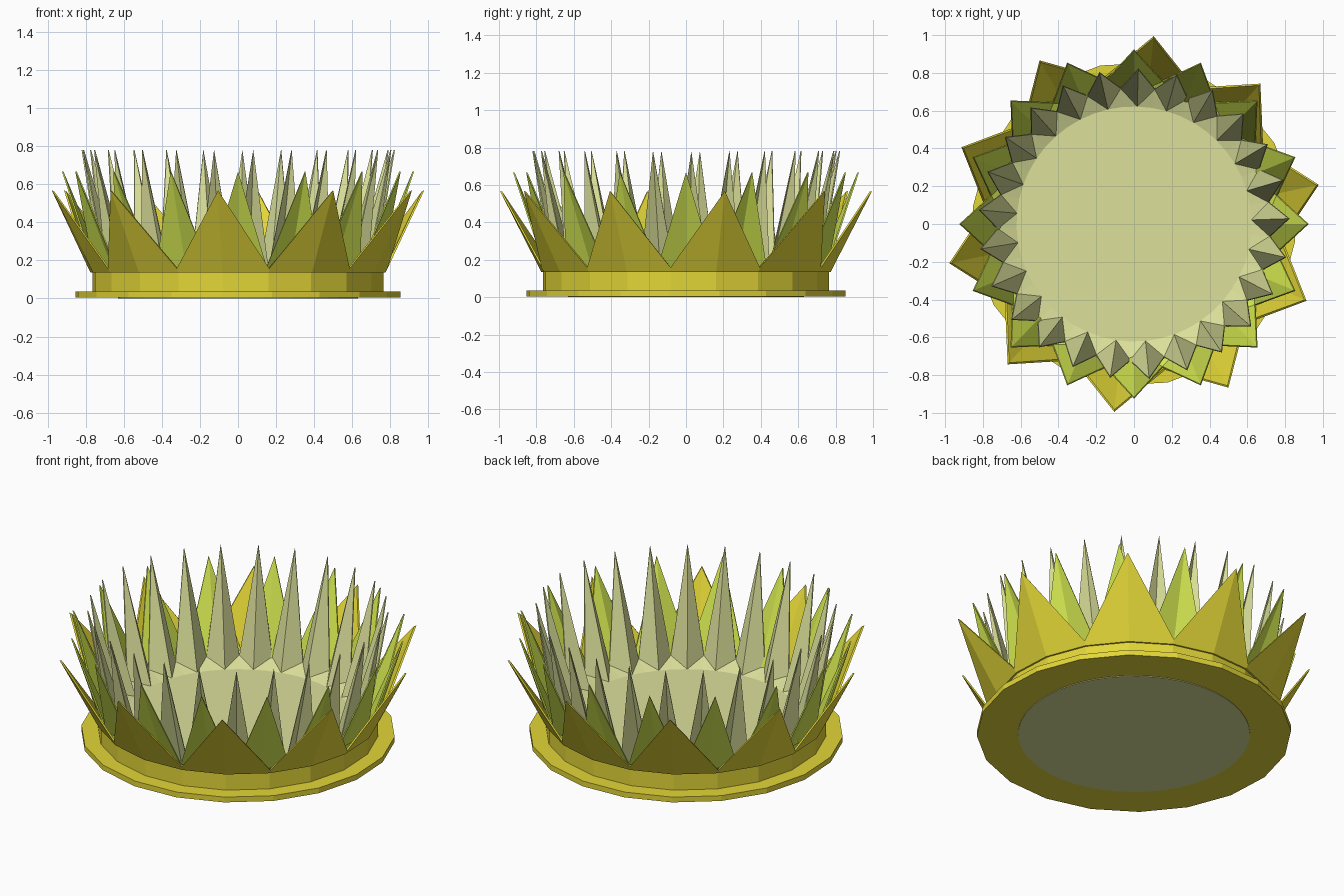
import bpy, bmesh, math

if "Cube" in bpy.data.objects:
    bpy.data.objects.remove(bpy.data.objects["Cube"])


def material(name, rgb):
    m = bpy.data.materials.new(name)
    m.diffuse_color = (*[(c / 255) ** 2.2 for c in rgb], 1)
    m.use_nodes = True
    m.node_tree.nodes["Principled BSDF"].inputs["Base Color"].default_value = m.diffuse_color
    return m


def crown(name, mat, count, first_deg, rings, ridge_in, cap_first=False, cap_last=False):
    """Folded ring of petals. Each ring is (r, z) or (tip r, tip z, valley r, valley z)."""
    bm = bmesh.new()
    n = count * 2
    loops = []
    for ring in rings:
        tip, valley = ring[:2], ring[-2:]
        loop = []
        for i in range(n):
            a = math.radians(first_deg) + 2 * math.pi * i / n
            r, z = valley if i % 2 else tip
            loop.append(bm.verts.new((r * math.cos(a), r * math.sin(a), z)))
        loops.append(loop)
    for k in range(len(rings) - 1):
        lo, hi = loops[k], loops[k + 1]
        plain = len(rings[k]) == len(rings[k + 1]) == 2
        # fold line runs either from tip to valley foot, or from tip foot to valley
        flip = ridge_in != (len(rings[k]) == 4)
        for i in range(n):
            j = (i + 1) % n
            if plain:
                bm.faces.new((lo[i], lo[j], hi[j], hi[i]))
            elif (i % 2 == 1) != flip:
                bm.faces.new((lo[i], lo[j], hi[j]))
                bm.faces.new((lo[i], hi[j], hi[i]))
            else:
                bm.faces.new((lo[i], lo[j], hi[i]))
                bm.faces.new((lo[j], hi[j], hi[i]))
    if cap_first:
        bm.faces.new(list(reversed(loops[0])))
    if cap_last:
        bm.faces.new(loops[-1])
    me = bpy.data.meshes.new(name)
    bm.to_mesh(me)
    bm.free()
    me.materials.append(mat)
    ob = bpy.data.objects.new(name, me)
    bpy.context.collection.objects.link(ob)
    return ob


yellow = material("golden_yellow", (226, 213, 58))
green = material("lime_green", (208, 228, 80))
pale = material("pale_olive", (219, 224, 153))

# foot disc, neck and ten wide outer petals, with a thin inner wall
crown("outer_petals", yellow, 10, 12, [
    (0.62, 0.004), (0.858, 0.004), (0.858, 0.036), (0.768, 0.036), (0.768, 0.135),
    (0.778, 0.135), (1.0, 0.567, 0.79, 0.158),
    (0.988, 0.564, 0.778, 0.158), (0.765, 0.135), (0.765, 0.03)], False)

# sixteen middle petals, creased inwards
crown("middle_petals", green, 16, 0, [
    (0.70, 0.03), (0.70, 0.125), (0.925, 0.667, 0.775, 0.165),
    (0.917, 0.667, 0.768, 0.168), (0.69, 0.125), (0.69, 0.03)], True)

# twenty-five narrow inner petals, creased inwards, around a solid floor
crown("inner_petals", pale, 25, 2, [
    (0.632, 0.0), (0.632, 0.11), (0.825, 0.78, 0.725, 0.155),
    (0.819, 0.78, 0.72, 0.158), (0.622, 0.118)],
    True, cap_first=True, cap_last=True)
